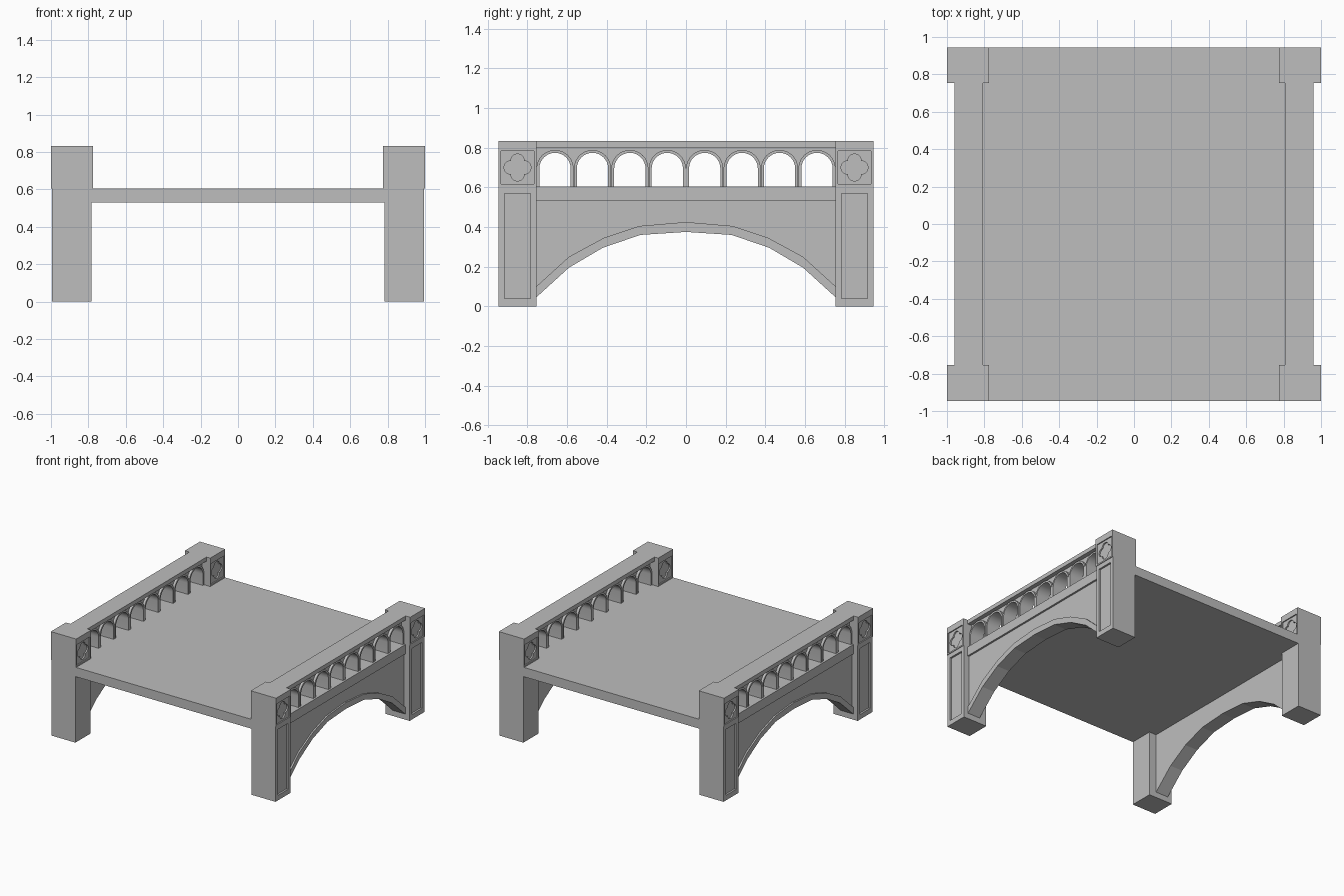
import bpy, bmesh
from math import sin, cos, pi, radians
from mathutils import Matrix

cube = bpy.data.objects.get("Cube")
if cube:
    bpy.data.objects.remove(cube)

stone = bpy.data.materials.new("grey_stone")
stone.use_nodes = True
GREY = (0.515, 0.515, 0.515, 1)
stone.diffuse_color = GREY
stone.node_tree.nodes["Principled BSDF"].inputs["Base Color"].default_value = GREY

# turns a flat outline into one standing along y and z, with thickness along x
UPRIGHT = Matrix(((0, 0, 1, 0), (1, 0, 0, 0), (0, 1, 0, 0), (0, 0, 0, 1)))


def slab(name, outlines, x0, x1, smooth=False):
    """Filled y-z outlines (inner ones become holes), thick from x0 to x1."""
    curve = bpy.data.curves.new(name, 'CURVE')
    curve.dimensions = '2D'
    curve.fill_mode = 'BOTH'
    curve.extrude = abs(x1 - x0) / 2
    for pts in outlines:
        spline = curve.splines.new('POLY')
        spline.points.add(len(pts) - 1)
        for p, (y, z) in zip(spline.points, pts):
            p.co = (y, z, 0, 1)
        spline.use_cyclic_u = True
    temp = bpy.data.objects.new(name + "_outline", curve)
    bpy.context.collection.objects.link(temp)
    graph = bpy.context.evaluated_depsgraph_get()
    mesh = bpy.data.meshes.new_from_object(temp.evaluated_get(graph))
    bpy.data.objects.remove(temp)
    bpy.data.curves.remove(curve)

    mesh.transform(Matrix.Translation(((x0 + x1) / 2, 0, 0)) @ UPRIGHT)
    bm = bmesh.new()
    bm.from_mesh(mesh)
    bmesh.ops.remove_doubles(bm, verts=bm.verts, dist=0.0001)
    bmesh.ops.recalc_face_normals(bm, faces=bm.faces)
    for f in bm.faces:
        f.smooth = False
        f.material_index = 0
    bm.to_mesh(mesh)
    bm.free()
    mesh.name = name
    mesh.materials.clear()
    mesh.materials.append(stone)
    obj = bpy.data.objects.new(name, mesh)
    bpy.context.collection.objects.link(obj)
    if smooth:
        bpy.ops.object.select_all(action='DESELECT')
        obj.select_set(True)
        bpy.context.view_layer.objects.active = obj
        bpy.ops.object.shade_smooth_by_angle(angle=radians(30))
    return obj


def rect(y0, y1, z0, z1):
    return [(y0, z0), (y1, z0), (y1, z1), (y0, z1)]


def round_arch(y, r, base, spring=0.695, steps=16):
    """Upright opening with a half-round head."""
    head = [(y + r * cos(pi * i / steps), spring + r * sin(pi * i / steps))
            for i in range(steps + 1)]
    return [(y + r, base)] + head + [(y - r, base)]


def quatrefoil(y, z, r, steps=10):
    """Four half-circle lobes around a centre."""
    pts = []
    for k in range(4):
        a = k * pi / 2
        for i in range(steps):
            t = a - pi / 2 + pi * i / steps
            pts.append((y + r * (cos(a) + cos(t)), z + r * (sin(a) + sin(t))))
    return pts


def span(half):
    """Mirror half of an arch line across the middle, left to right."""
    return [(-y, z) for y, z in reversed(half[1:])] + half


DECK_LOW, DECK_TOP, TOP = 0.53, 0.605, 0.833
POST_IN, POST_OUT = 0.755, 0.945
intrados = span([(0, 0.375), (0.23, 0.36), (0.42, 0.295), (0.59, 0.195), (POST_IN, 0.045)])
extrados = span([(0, 0.425), (0.235, 0.405), (0.415, 0.345), (0.59, 0.25), (POST_IN, 0.1)])
BAY = 2 * POST_IN / 8
bays = [(i - 3.5) * BAY for i in range(8)]

# road deck
slab("deck", [rect(-POST_OUT, POST_OUT, DECK_LOW, DECK_TOP)], -0.782, 0.782)

for s, side in ((1, "left"), (-1, "right")):

    def part(name, outlines, x0, x1, smooth=False):
        slab(side + "_" + name, outlines, s * x0, s * x1, smooth)

    # arched side wall with its raised arch ring and the ledge above
    part("spandrel_wall", [intrados + [(POST_IN, DECK_LOW), (-POST_IN, DECK_LOW)]], 0.845, 0.945)
    part("arch_ring", [intrados + extrados[::-1]], 0.945, 0.957)
    part("ledge", [rect(-POST_IN, POST_IN, DECK_LOW, DECK_TOP)], 0.782, 0.96)

    # parapet arcade, archivolts and coping
    part("arcade_wall", [rect(-POST_IN, POST_IN, DECK_TOP - 0.01, 0.8)]
         + [round_arch(y, 0.082, DECK_TOP - 0.005) for y in bays], 0.85, 0.925, True)
    for n, y in enumerate(bays):
        outer = round_arch(y, BAY / 2 - 0.001, DECK_TOP)
        inner = round_arch(y, 0.079, DECK_TOP)
        part("archivolt_%d" % (n + 1), [outer + inner[::-1]], 0.83, 0.945, True)
    part("coping", [rect(-POST_IN, POST_IN, 0.8, TOP)], 0.808, 0.96)

    # corner posts
    for e, end in ((-1, "front"), (1, "back")):
        a, b = sorted((e * POST_IN, e * POST_OUT))
        mid, zc = (a + b) / 2, 0.7
        lower = rect(a, b, 0, DECK_TOP)
        upper = rect(a, b, DECK_TOP, TOP)
        panel = rect(a + 0.03, b - 0.03, 0.04, 0.57)
        square = rect(mid - 0.083, mid + 0.083, zc - 0.084, zc + 0.084)
        foil = quatrefoil(mid, zc, 0.034)
        part(end + "_post_lower", [lower], 0.782, 0.98)
        part(end + "_post_panel_frame", [lower, panel], 0.98, 0.995)
        part(end + "_post_upper", [upper], 0.795, 0.98)
        for face, x, d in (("outer", 0.98, 1), ("inner", 0.795, -1)):
            part(end + "_post_%s_frame" % face, [upper, square], x, x + d * 0.02)
            part(end + "_post_%s_quatrefoil" % face, [square, foil], x, x + d * 0.011, True)
